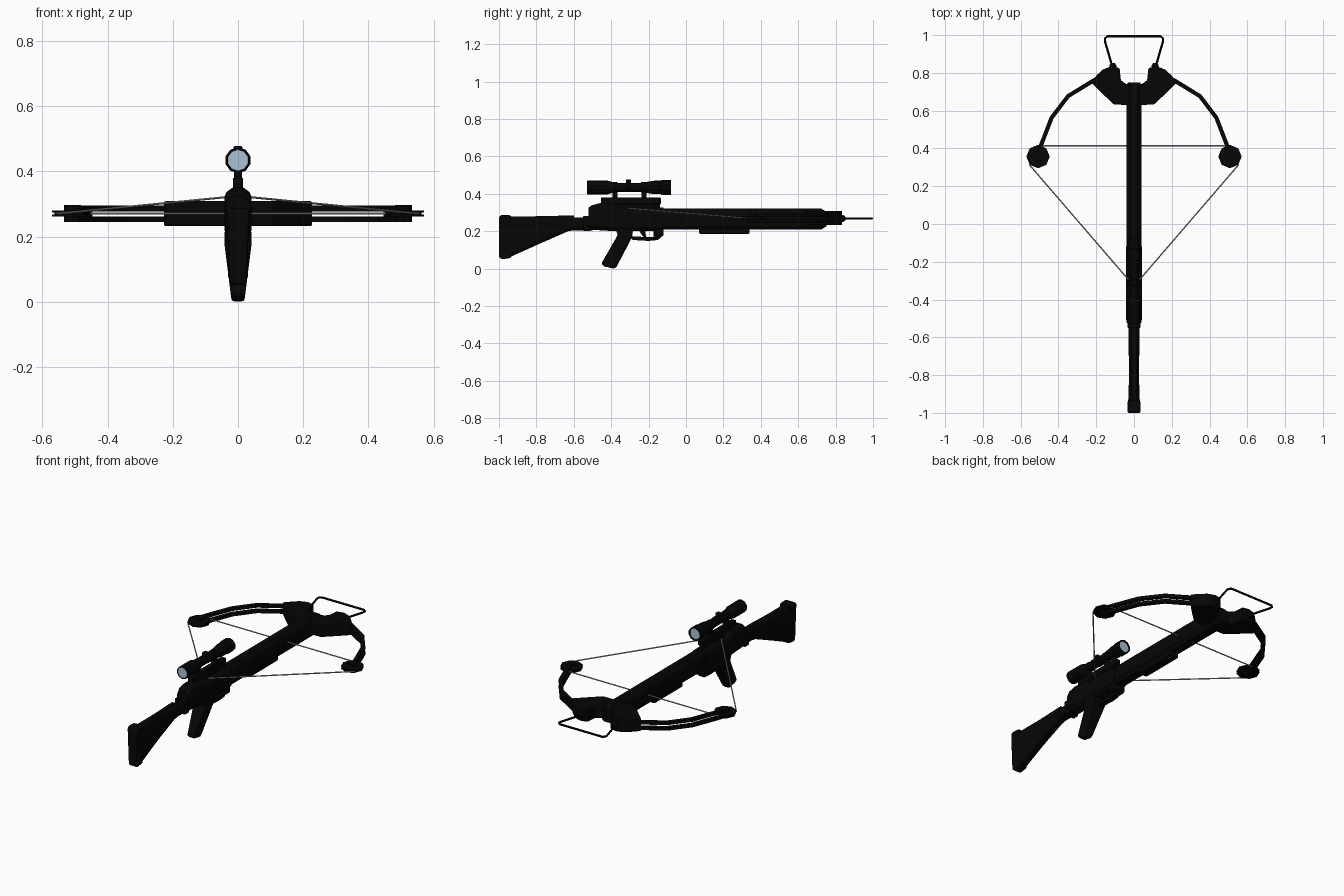
import bpy, bmesh, math
from mathutils import Vector

if "Cube" in bpy.data.objects:
    bpy.data.objects.remove(bpy.data.objects["Cube"])


def material(name, rgb):
    m = bpy.data.materials.new(name)
    m.diffuse_color = (*rgb, 1)
    m.use_nodes = True
    m.node_tree.nodes["Principled BSDF"].inputs["Base Color"].default_value = m.diffuse_color
    return m


BLACK = material("matte black", (0.0018, 0.0018, 0.0018))
STRING = material("string grey", (0.4, 0.4, 0.4))
GLASS = material("lens blue", (0.4, 0.55, 0.66))


def finish(name, bm, mat=BLACK, bevel=0, mirror=False):
    bmesh.ops.recalc_face_normals(bm, faces=bm.faces)
    me = bpy.data.meshes.new(name)
    bm.to_mesh(me)
    bm.free()
    ob = bpy.data.objects.new(name, me)
    bpy.context.collection.objects.link(ob)
    me.materials.append(mat)
    if bevel:
        b = ob.modifiers.new("Bevel", 'BEVEL')
        b.width, b.segments, b.limit_method = bevel, 2, 'ANGLE'
    if mirror:
        ob.modifiers.new("Mirror", 'MIRROR').use_mirror_merge = False
    return ob


def loft(name, rings, mat=BLACK, **kw):
    bm = bmesh.new()
    rows = [[bm.verts.new(p) for p in r] for r in rings]
    n = len(rows[0])
    for a, b in zip(rows, rows[1:]):
        for i in range(n):
            bm.faces.new((a[i], a[(i + 1) % n], b[(i + 1) % n], b[i]))
    bm.faces.new(rows[0])
    bm.faces.new(rows[-1])
    return finish(name, bm, mat, **kw)


def body(name, sections, top=0.5, bottom=0.65):
    """Chamfered hull along y; each section is (y, z low, z high, half width)."""
    rings = []
    for y, lo, hi, w in sections:
        c = min(0.03, (hi - lo) * 0.3)
        half = [(w * bottom, lo), (w, lo + c * 0.6), (w, hi - c), (w * 0.85, hi - c * 0.45), (w * top, hi)]
        rings.append([(x, y, z) for x, z in half] + [(-x, y, z) for x, z in reversed(half)])
    return loft(name, rings)


def side_plate(name, outline, width, **kw):
    """Outline in (y, z); width is a function of z giving the half width."""
    return loft(name, [[(s * width(z), y, z) for y, z in outline] for s in (-1, 1)], **kw)


def top_plate(name, outline, z0, z1, **kw):
    return loft(name, [[(x, y, z) for x, y in outline] for z in (z0, z1)], **kw)


def box(name, x, y0, y1, z0, z1, bevel=0.004):
    return side_plate(name, [(y0, z0), (y1, z0), (y1, z1), (y0, z1)], lambda z: x, bevel=bevel)


def lathe(name, profile, cx, cz, n=10, mat=BLACK):
    """Rings (y, radius) around an axis along y."""
    a = [math.tau * (i + 0.5) / n for i in range(n)]
    return loft(name, [[(cx + r * math.cos(t), y, cz + r * math.sin(t)) for t in a] for y, r in profile], mat)


def disc(name, x, y, r, z0, z1, n=8):
    pts = [(x + r * math.cos(math.tau * i / n), y + r * math.sin(math.tau * i / n)) for i in range(n)]
    return top_plate(name, pts, z0, z1, mirror=True)


def tube(name, points, r, mat=BLACK, n=6):
    pts = [Vector(p) for p in points]
    rings = []
    for i, p in enumerate(pts):
        d = (pts[min(i + 1, len(pts) - 1)] - pts[max(i - 1, 0)]).normalized()
        u = d.cross(Vector((0, 0, 1))).normalized()
        v = d.cross(u)
        rings.append([p + r * (u * math.cos(math.tau * k / n) + v * math.sin(math.tau * k / n)) for k in range(n)])
    return loft(name, rings, mat)


# Shoulder stock, butt pad and neck
body("stock", [(-0.945, 0.06, 0.278, 0.031), (-0.8, 0.125, 0.28, 0.026), (-0.75, 0.147, 0.281, 0.026),
               (-0.63, 0.2, 0.284, 0.03), (-0.6, 0.205, 0.284, 0.03)])
side_plate("butt_pad", [(-1, 0.06), (-0.985, 0.05), (-0.935, 0.057), (-0.935, 0.285), (-0.99, 0.287), (-1, 0.275)],
           lambda z: 0.026 + 0.009 * min((z - 0.05) / 0.1, 1), bevel=0.009)
body("stock_neck", [(-0.61, 0.205, 0.272, 0.028), (-0.5, 0.205, 0.274, 0.032)])
box("neck_collar", 0.034, -0.55, -0.51, 0.2, 0.282)

# Receiver, barrel and fore-end
body("receiver", [(-0.522, 0.215, 0.325, 0.038), (-0.505, 0.208, 0.338, 0.042), (-0.46, 0.205, 0.35, 0.042),
                  (-0.38, 0.2, 0.345, 0.042), (-0.34, 0.2, 0.328, 0.042), (-0.12, 0.2, 0.326, 0.042)], 0.4)
body("barrel", [(-0.13, 0.208, 0.322, 0.039), (0.72, 0.208, 0.322, 0.039), (0.75, 0.225, 0.305, 0.033)])
box("fore_grip", 0.03, 0.07, 0.34, 0.185, 0.22, 0.008)
box("lower_receiver", 0.036, -0.175, -0.12, 0.172, 0.22, 0.008)

# Pistol grip, trigger and guard
side_plate("pistol_grip", [(-0.452, 0.028), (-0.44, 0.012), (-0.385, 0), (-0.372, 0.008), (-0.29, 0.165),
                           (-0.28, 0.22), (-0.38, 0.22), (-0.365, 0.18)],
           lambda z: 0.019 + 0.022 * min(z / 0.15, 1), bevel=0.007)
guard = [(-0.3, 0.172), (-0.285, 0.153), (-0.2, 0.148), (-0.15, 0.153), (-0.122, 0.178)]
side_plate("trigger_guard", guard + [(y, z + 0.02) for y, z in reversed(guard)], lambda z: 0.016)
side_plate("trigger", [(-0.255, 0.21), (-0.24, 0.185), (-0.222, 0.162), (-0.211, 0.166), (-0.217, 0.19),
                       (-0.217, 0.21)], lambda z: 0.008)

# Sight rail and scope mounts
box("sight_rail", 0.012, -0.44, -0.14, 0.32, 0.36)
box("rail_top", 0.016, -0.455, -0.135, 0.343, 0.38)
for y in (-0.38, -0.225):
    box("scope_mount", 0.013, y - 0.014, y + 0.014, 0.37, 0.425)
    lathe("scope_ring", [(y - 0.015, 0.028), (y + 0.015, 0.028)], 0, 0.434)

# Telescopic sight with recessed lenses
lathe("scope", [(-0.517, 0.031), (-0.528, 0.034), (-0.525, 0.038), (-0.42, 0.037), (-0.38, 0.025), (-0.24, 0.025),
                (-0.17, 0.036), (-0.135, 0.036), (-0.13, 0.04), (-0.08, 0.04), (-0.08, 0.035), (-0.09, 0.033)], 0, 0.434)
for name, y in (("eyepiece_lens", -0.522), ("objective_lens", -0.087)):
    lathe(name, [(y - 0.002, 0.0325), (y + 0.002, 0.0325)], 0, 0.434, mat=GLASS)
box("top_turret", 0.014, -0.322, -0.294, 0.44, 0.477)
side = lathe("side_turret", [(-0.322, 0.013), (-0.294, 0.013)], 0.022, 0.434)
side.modifiers.new("Mirror", 'MIRROR')

# Riser halves holding the limbs
riser = [(0, 0.63), (0.105, 0.632), (0.165, 0.688), (0.23, 0.752), (0.195, 0.79), (0.165, 0.818), (0.12, 0.835),
         (0.076, 0.825), (0.07, 0.762), (0.045, 0.742), (0, 0.742)]
top_plate("riser", riser, 0.232, 0.309, bevel=0.006, mirror=True)

# Split limbs: an upper and a lower strip each side
path = [Vector(p) for p in ((0.17, 0.785), (0.23, 0.75), (0.349, 0.677), (0.436, 0.563), (0.495, 0.41), (0.517, 0.345))]
left, right = [], []
for i, p in enumerate(path):
    d = (path[min(i + 1, 5)] - path[max(i - 1, 0)]).normalized()
    off = Vector((d.y, -d.x)) * 0.011
    left.append(p + off)
    right.append(p - off)
for name, z0, z1 in (("lower_limb", 0.244, 0.262), ("upper_limb", 0.277, 0.295)):
    top_plate(name, left + right[::-1], z0, z1, mirror=True)

# Cam wheels at the limb tips
disc("cam_wheel", 0.508, 0.357, 0.062, 0.261, 0.267)
disc("cam_core", 0.508, 0.357, 0.055, 0.266, 0.274)
disc("cam_wheel_top", 0.508, 0.357, 0.062, 0.273, 0.28)
disc("cam_axle", 0.508, 0.357, 0.026, 0.244, 0.296)

# Drawn string and straight cable
tube("bow_cable", [(-0.508, 0.415, 0.27), (0.508, 0.415, 0.27)], 0.0035, STRING)
tube("bow_string", [(-0.555, 0.315, 0.27), (-0.025, -0.3, 0.322), (0, -0.32, 0.326), (0.025, -0.3, 0.322),
                    (0.555, 0.315, 0.27)], 0.0035, STRING)

# Foot stirrup and its sockets
tube("foot_stirrup", [(-0.108, 0.81, 0.268), (-0.153, 0.965, 0.268), (-0.154, 0.982, 0.268), (-0.142, 0.994, 0.268),
                      (0.142, 0.994, 0.268), (0.154, 0.982, 0.268), (0.153, 0.965, 0.268), (0.108, 0.81, 0.268)], 0.006)
socket = lathe("stirrup_socket", [(0.8, 0.024), (0.84, 0.02), (0.852, 0.012)], 0.112, 0.268, 8)
socket.modifiers.new("Mirror", 'MIRROR')
